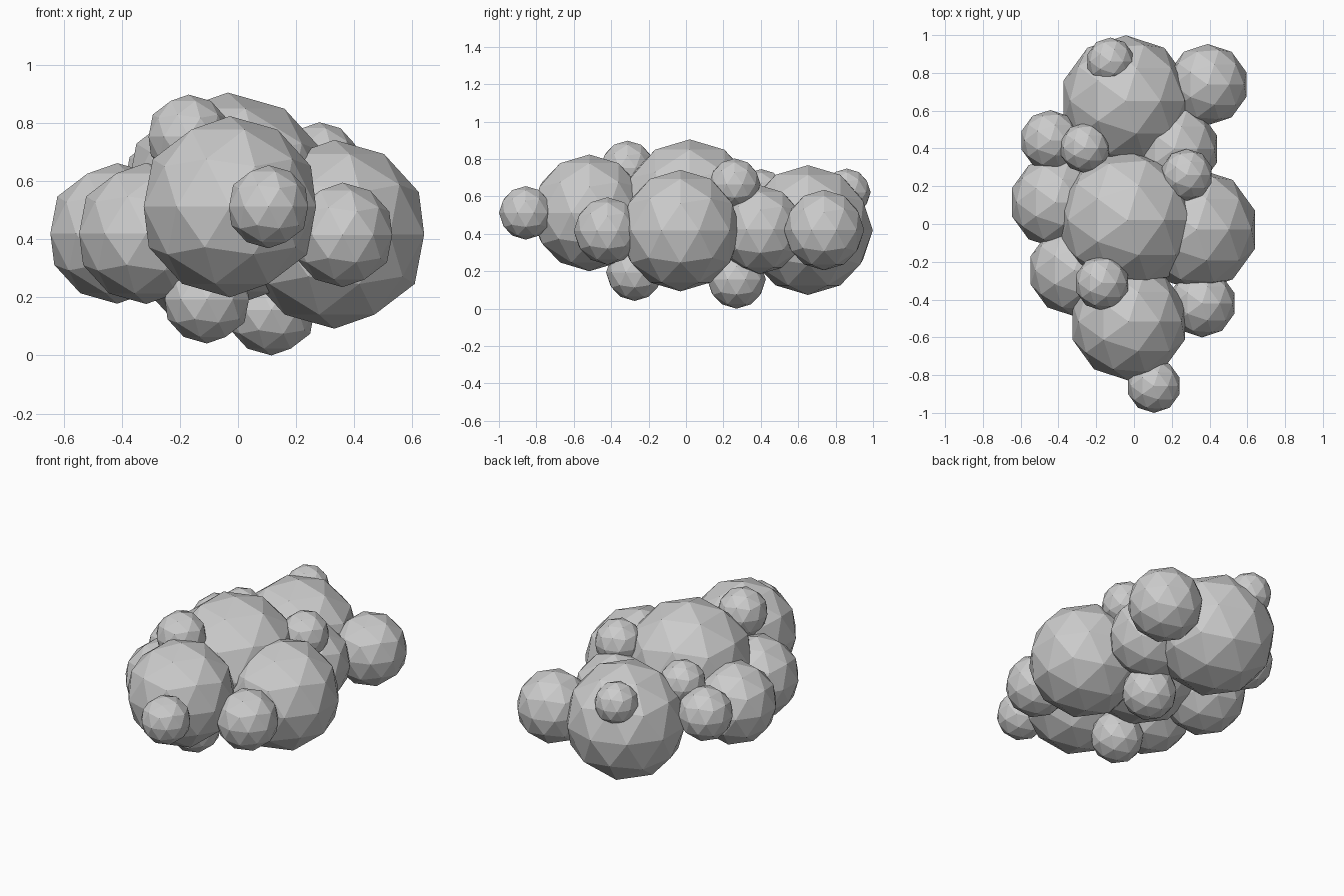
import bpy

# name: (x, y, z, radius) of each faceted puff
PUFFS = {
    # large body puffs along the middle
    "centre_puff": (-0.035, 0.02, 0.535, 0.37),
    "back_puff": (-0.043, 0.652, 0.42, 0.347),
    "front_puff": (-0.028, -0.517, 0.512, 0.312),
    # side puffs
    "right_puff": (0.332, -0.03, 0.417, 0.325),
    "right_back_puff": (0.213, 0.397, 0.422, 0.237),
    "right_far_back_puff": (0.39, 0.738, 0.42, 0.215),
    "right_front_puff": (0.36, -0.42, 0.415, 0.18),
    "left_puff": (-0.416, 0.115, 0.42, 0.242),
    "left_front_puff": (-0.316, -0.245, 0.42, 0.243),
    "left_back_puff": (-0.443, 0.443, 0.485, 0.16),
    # small puffs on top
    "top_left_back_puff": (-0.26, 0.403, 0.613, 0.133),
    "top_left_front_puff": (-0.17, -0.313, 0.753, 0.145),
    "top_right_puff": (0.28, 0.26, 0.665, 0.138),
    "top_far_back_puff": (-0.125, 0.86, 0.622, 0.127),
    # nose and underside puffs
    "front_small_puff": (0.105, -0.857, 0.512, 0.143),
    "under_front_puff": (-0.107, -0.275, 0.193, 0.152),
    "under_back_puff": (0.115, 0.27, 0.157, 0.157),
}

for name, (x, y, z, r) in PUFFS.items():
    bpy.ops.mesh.primitive_ico_sphere_add(subdivisions=2, radius=r, location=(x, y, z))
    bpy.context.object.name = name
